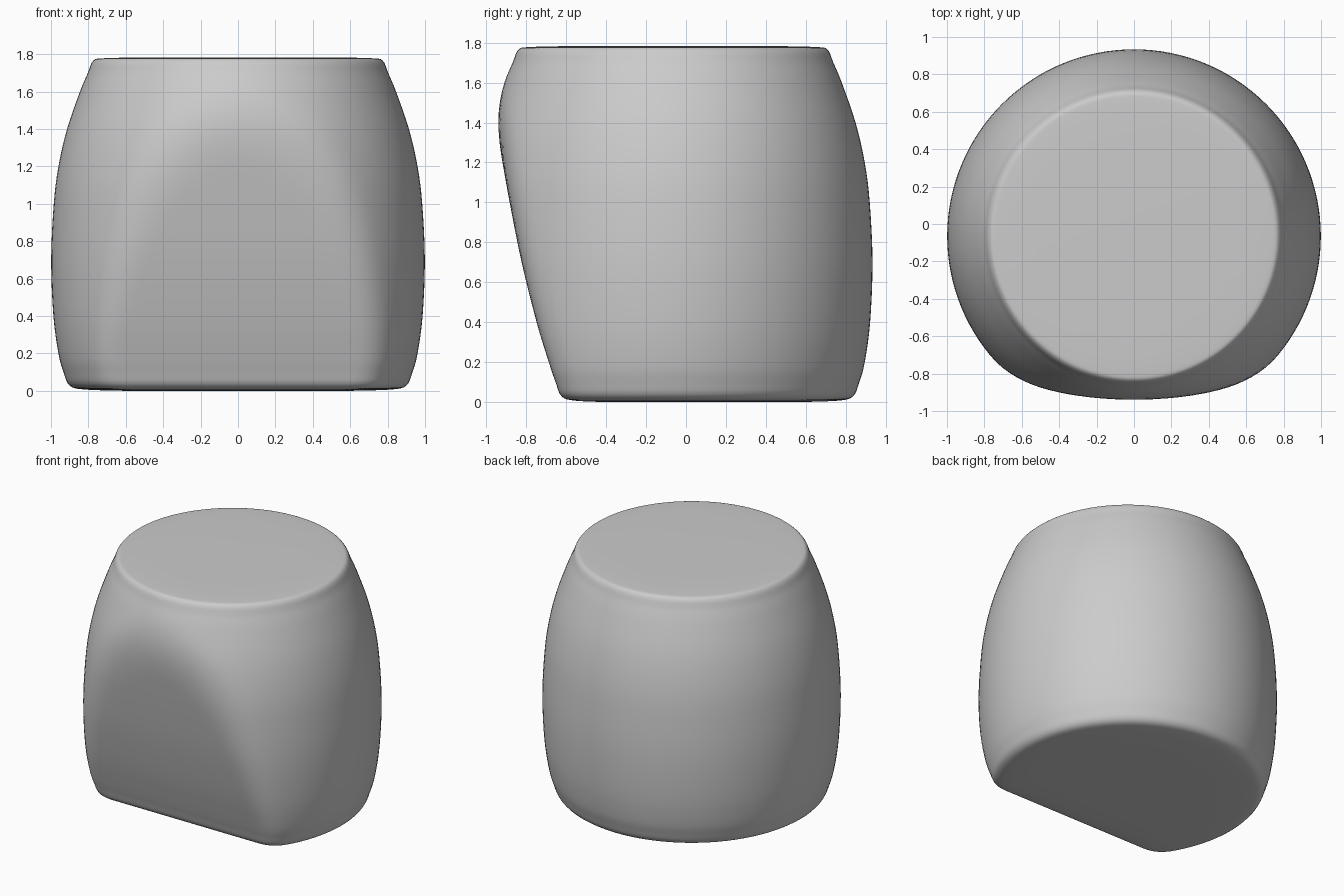
import bpy, bmesh, math

if "Cube" in bpy.data.objects:
    bpy.data.objects.remove(bpy.data.objects["Cube"])

CENTRE_Y = -0.065
SEGS, STEPS, BLEND = 128, 4, 0.11

# Profile: height, radius, y of the slanted front face
PROFILE = [
    (0.000, 0.60, -0.38), (0.007, 0.82, -0.55), (0.028, 0.90, -0.622),
    (0.10, 0.933, -0.653), (0.20, 0.96, -0.687), (0.40, 0.987, -0.748),
    (0.70, 0.999, -0.823), (1.00, 0.985, -0.883), (1.20, 0.96, -0.919),
    (1.40, 0.914, -0.957), (1.60, 0.845, -1.00), (1.70, 0.803, -1.03),
    (1.765, 0.774, -1.06), (1.778, 0.72, -1.06), (1.783, 0.52, -1.06),
]


def smooth_max(a, b, k):
    h = max(k - abs(a - b), 0.0)
    return max(a, b) + h * h / (4 * k)


def spline(points, steps):
    """Catmull-Rom curve through the profile points."""
    out = []
    for i in range(len(points) - 1):
        p0, p1 = points[max(i - 1, 0)], points[i]
        p2, p3 = points[i + 1], points[min(i + 2, len(points) - 1)]
        for s in range(steps):
            t = s / steps
            out.append(tuple(
                0.5 * (2 * b + (c - a) * t + (2 * a - 5 * b + 4 * c - d) * t * t
                       + (3 * b - a - 3 * c + d) * t ** 3)
                for a, b, c, d in zip(p0, p1, p2, p3)))
    out.append(points[-1])
    return out


# Barrel body: round rings flattened softly against the slanted front
bm = bmesh.new()
rings = []
for z, r, front in spline(PROFILE, STEPS):
    ring = []
    for i in range(SEGS):
        a = 2 * math.pi * i / SEGS
        y = smooth_max(CENTRE_Y + r * math.sin(a), front, BLEND)
        ring.append(bm.verts.new((r * math.cos(a), y, max(z, 0.0))))
    rings.append(ring)
for low, high in zip(rings, rings[1:]):
    for i in range(SEGS):
        j = (i + 1) % SEGS
        bm.faces.new((low[i], low[j], high[j], high[i]))

# Flat bottom and top
bm.faces.new(rings[0][::-1])
bm.faces.new(rings[-1])
bmesh.ops.recalc_face_normals(bm, faces=bm.faces)
for f in bm.faces:
    f.smooth = True

mesh = bpy.data.meshes.new("rounded_body")
bm.to_mesh(mesh)
bm.free()
body = bpy.data.objects.new("rounded_body", mesh)
bpy.context.collection.objects.link(body)
